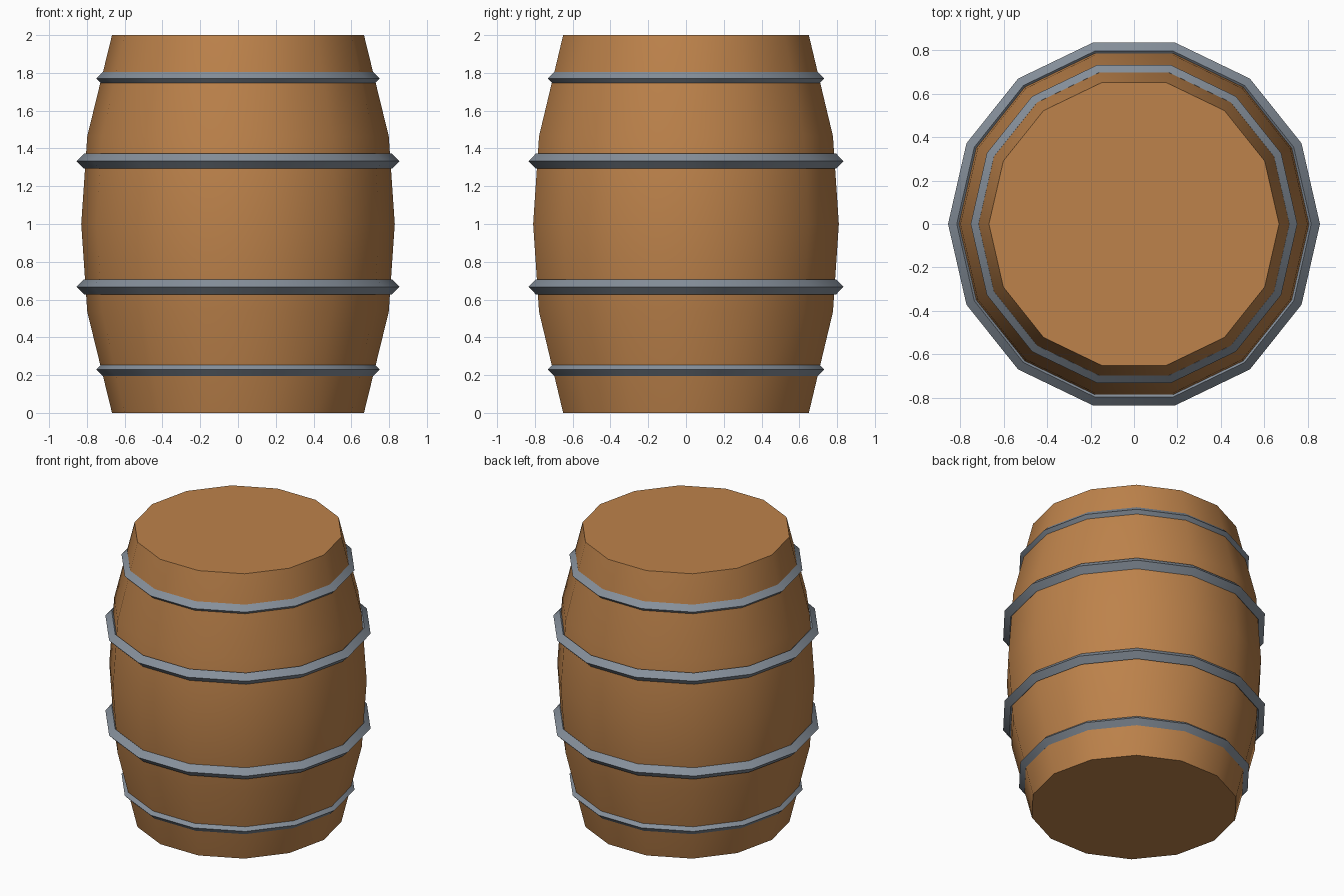
import bpy
import bmesh
from math import cos, sin, pi, radians

SIDES = 14

if "Cube" in bpy.data.objects:
    bpy.data.objects.remove(bpy.data.objects["Cube"], do_unlink=True)


def make_material(name, rgb):
    mat = bpy.data.materials.new(name)
    mat.use_nodes = True
    colour = (*rgb, 1.0)
    mat.diffuse_color = colour
    mat.node_tree.nodes["Principled BSDF"].inputs["Base Color"].default_value = colour
    return mat


def lathe(name, profile, mat, ring=False):
    """Turn (radius, z) points around z; a ring closes on itself, otherwise the ends are capped."""
    bm = bmesh.new()
    rows = []
    for r, z in profile:
        angles = [2 * pi * i / SIDES for i in range(SIDES)]
        rows.append([bm.verts.new((r * cos(a), r * sin(a), z)) for a in angles])
    pairs = list(zip(rows, rows[1:]))
    if ring:
        pairs.append((rows[-1], rows[0]))
    else:
        bm.faces.new(rows[0])
        bm.faces.new(rows[-1])
    for low, high in pairs:
        for i in range(SIDES):
            j = (i + 1) % SIDES
            bm.faces.new((low[i], low[j], high[j], high[i]))
    bmesh.ops.recalc_face_normals(bm, faces=bm.faces)
    mesh = bpy.data.meshes.new(name)
    bm.to_mesh(mesh)
    bm.free()
    mesh.materials.append(mat)
    obj = bpy.data.objects.new(name, mesh)
    bpy.context.collection.objects.link(obj)
    bpy.ops.object.select_all(action="DESELECT")
    obj.select_set(True)
    bpy.context.view_layer.objects.active = obj
    bpy.ops.object.shade_smooth_by_angle(angle=radians(30))
    return obj


wood = make_material("warm_wood", (0.51, 0.225, 0.07))
iron = make_material("grey_iron", (0.24, 0.28, 0.33))

# Bulging wooden body with flat ends
lathe("barrel_body", [(0.667, 0), (0.798, 0.535), (0.83, 1), (0.798, 1.465), (0.667, 2)], wood)


# Diamond-section hoops, mirrored about the middle
def hoop(name, radius, z, half):
    section = [(radius + half, z), (radius, z + half), (radius - half, z), (radius, z - half)]
    lathe(name, section, iron, ring=True)


for label, radius, offset, half in (("middle", 0.815, 0.333, 0.04), ("end", 0.715, 0.77, 0.036)):
    hoop("upper_" + label + "_hoop", radius, 1 + offset, half)
    hoop("lower_" + label + "_hoop", radius, 1 - offset, half)
